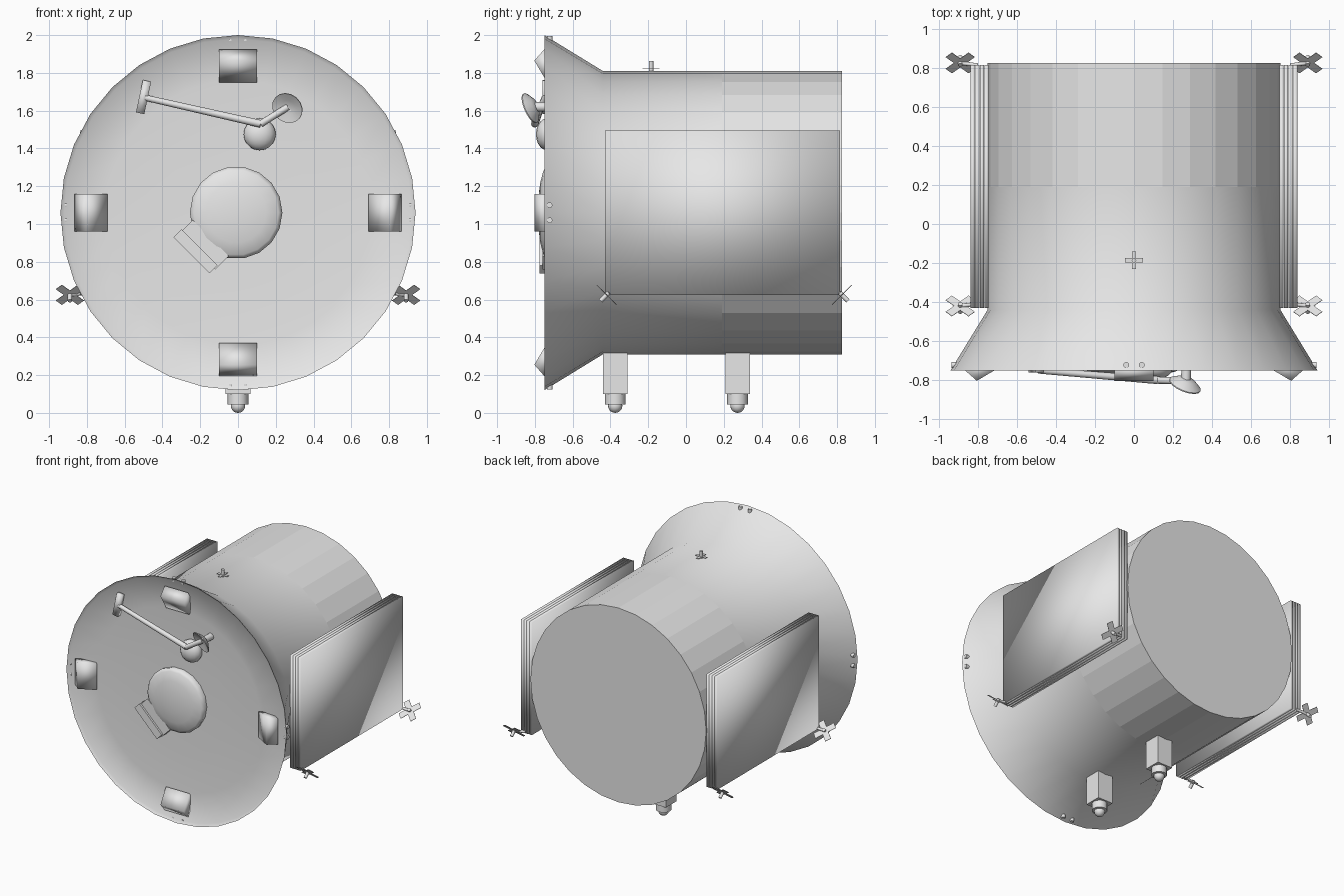
import bpy, bmesh, math
from mathutils import Vector, Matrix

if "Cube" in bpy.data.objects:
    bpy.data.objects.remove(bpy.data.objects["Cube"])

AX = 1.06  # height of the hull axis
grey = bpy.data.materials.new("light_grey")
grey.diffuse_color = (0.8, 0.8, 0.8, 1)
grey.use_nodes = True
grey.node_tree.nodes["Principled BSDF"].inputs["Base Color"].default_value = grey.diffuse_color


def finish(name, bm, smooth=None):
    bmesh.ops.recalc_face_normals(bm, faces=bm.faces)
    me = bpy.data.meshes.new(name)
    if smooth is not None:
        for f in bm.faces:
            f.smooth = True
        for e in bm.edges:
            if len(e.link_faces) == 2 and e.calc_face_angle(0) > math.radians(smooth):
                e.smooth = False
    bm.to_mesh(me)
    bm.free()
    me.materials.append(grey)
    ob = bpy.data.objects.new(name, me)
    bpy.context.collection.objects.link(ob)
    return ob


def lathe(name, profile, origin, axis, sides, smooth=40):
    """Revolve (radius, distance along axis) points around an axis."""
    bm = bmesh.new()
    rot = Vector(axis).to_track_quat('Z', 'Y').to_matrix().to_4x4()
    m = Matrix.Translation(origin) @ rot
    rings = []
    for r, h in profile:
        n = sides if r > 0 else 1
        rings.append([bm.verts.new(m @ Vector((r * math.cos(2 * math.pi * i / sides),
                                               r * math.sin(2 * math.pi * i / sides), h)))
                      for i in range(n)])
    for a, b in zip(rings, rings[1:]):
        for i in range(sides):
            j = (i + 1) % sides
            quad = [a[i % len(a)], a[j % len(a)], b[j % len(b)], b[i % len(b)]]
            bm.faces.new(list(dict.fromkeys(quad)))
    return finish(name, bm, smooth)


def rod(name, a, b, r1, r2=None, sides=12):
    a, b = Vector(a), Vector(b)
    L = (b - a).length
    return lathe(name, [(0, 0), (r1, 0), (r2 or r1, L), (0, L)], a, b - a, sides)


def box(name, centre, size, rot=Matrix.Identity(4), smooth=None):
    bm = bmesh.new()
    bmesh.ops.create_cube(bm, size=1, matrix=Matrix.Translation(centre) @ rot @ Matrix.Diagonal((*size, 1)))
    return finish(name, bm, smooth)


def ball(name, centre, r, squash=1):
    bm = bmesh.new()
    bmesh.ops.create_uvsphere(bm, u_segments=16, v_segments=10, radius=r,
                              matrix=Matrix.Translation(centre) @ Matrix.Diagonal((1, squash, 1, 1)))
    return finish(name, bm, 60)


# Hull: flared front skirt and barrel, with a faceted rear section
hull = lathe("hull", [(0.94, -0.75), (0.75, -0.44), (0.75, 0.19), (0.75, 0.825), (0, 0.825)],
             (0, 0, AX), (0, 1, 0), 32, 50)
for p in hull.data.polygons:
    p.use_smooth = p.center.y < 0.19

# Shallow front dish with a raised rim, and its central domed hatch
lathe("front_dish", [(0.94, -0.75), (0.92, -0.735), (0.7, -0.718), (0.4, -0.708), (0, -0.705)],
      (0, 0, AX), (0, 1, 0), 32, 180)
lathe("front_hatch", [(0.235, 0.68), (0.245, 0.74), (0.225, 0.755), (0.16, 0.772), (0.08, 0.782), (0, 0.785)],
      (-0.01, 0, AX), (0, -1, 0), 18, 180)

# Four wedge pads on the dish, each with two bolts through the skirt
for k in range(4):
    turn = Matrix.Translation((0, 0, AX)) @ Matrix.Rotation(k * math.pi / 2, 4, 'Y')
    bm = bmesh.new()
    prof = [(0.865, -0.75), (0.805, -0.803), (0.69, -0.735), (0.75, -0.68)]
    ends = [[bm.verts.new(turn @ Vector((x, y, r))) for r, y in prof] for x in (-0.1, 0.1)]
    bm.faces.new(ends[0])
    bm.faces.new(ends[1])
    for i in range(4):
        j = (i + 1) % 4
        bm.faces.new([ends[0][i], ends[0][j], ends[1][j], ends[1][i]])
    finish("dish_pad", bm, 180)
    for x in (-0.04, 0.04):
        rod("pad_bolt", turn @ Vector((x, -0.722, 0.908)), turn @ Vector((x, -0.722, 0.935)), 0.015)

# Latch box beside the hatch
tilt = Matrix.Rotation(math.radians(45), 4, 'Y')
box("latch_base", (-0.18, -0.725, 0.89), (0.27, 0.07, 0.10), tilt)
box("latch_cover", (-0.225, -0.745, 0.855), (0.27, 0.06, 0.06), tilt)

# Jointed arm with crossbar, joint ball and small antenna dish
elbow = (0.12, -0.80, 1.53)
rod("arm_long", (-0.49, -0.75, 1.668), elbow, 0.016, 0.02)
box("arm_crossbar", (-0.50, -0.743, 1.672), (0.045, 0.035, 0.175), Matrix.Rotation(math.radians(12), 4, 'Y'), 180)
ball("arm_joint", (0.115, -0.735, 1.475), 0.085, 0.7)
rod("arm_short", elbow, (0.265, -0.805, 1.62), 0.018)
rod("antenna_post", (0.27, -0.70, 1.62), (0.265, -0.81, 1.62), 0.025)
lathe("antenna_dish", [(0, -0.03), (0.045, -0.02), (0.085, 0.008), (0.085, 0.014), (0.04, 0.0), (0, -0.006)],
      (0.265, -0.815, 1.618), (-0.4, -1, -0.45), 16)

# Stacked folded panels on both sides
for s in (-1, 1):
    for i in range(4):
        box("side_panel", (s * (0.756 + 0.0232 * i), 0.193, 1.06), (0.0215, 1.245, 0.87), smooth=180)


def cross(centre, normal, span, width, spin, back, front):
    """Four-way thruster: thin crossed blades on a short stem."""
    n = Vector(normal).normalized()
    x = Vector((1, 0, 0))
    basis = Matrix((x, n.cross(x), n)).transposed().to_4x4()
    c = Vector(centre)
    for k in (0, 1):
        r = basis @ Matrix.Rotation(math.radians(spin + 90 * k), 4, 'Z')
        box("thruster_blade", c, (span, width, 0.003), r)
    rod("thruster_stem", c - n * back, c + n * front, 0.012)


# Thrusters at the lower panel corners and on top of the hull
for s in (-1, 1):
    for y, d in ((-0.42, -1), (0.825, 1)):
        cross((s * 0.89, y, 0.625), (0, d, -1), 0.165, 0.045, 45, 0.015, 0.045)
        rod("thruster_bracket", (s * 0.80, y - d * 0.012, 0.635), (s * 0.89, y, 0.625), 0.01)
cross((0, -0.185, 1.822), (0, 0, 1), 0.09, 0.022, 0, 0.03, 0.042)

# Two feet: square post, collar and rounded tip
for y in (-0.375, 0.273):
    box("foot_post", (0, y, 0.235), (0.13, 0.13, 0.27))
    lathe("foot_collar", [(0, 0.04), (0.055, 0.045), (0.055, 0.11), (0, 0.11)], (0, y, 0), (0, 0, 1), 12)
    ball("foot_tip", (0, y, 0.038), 0.038)
